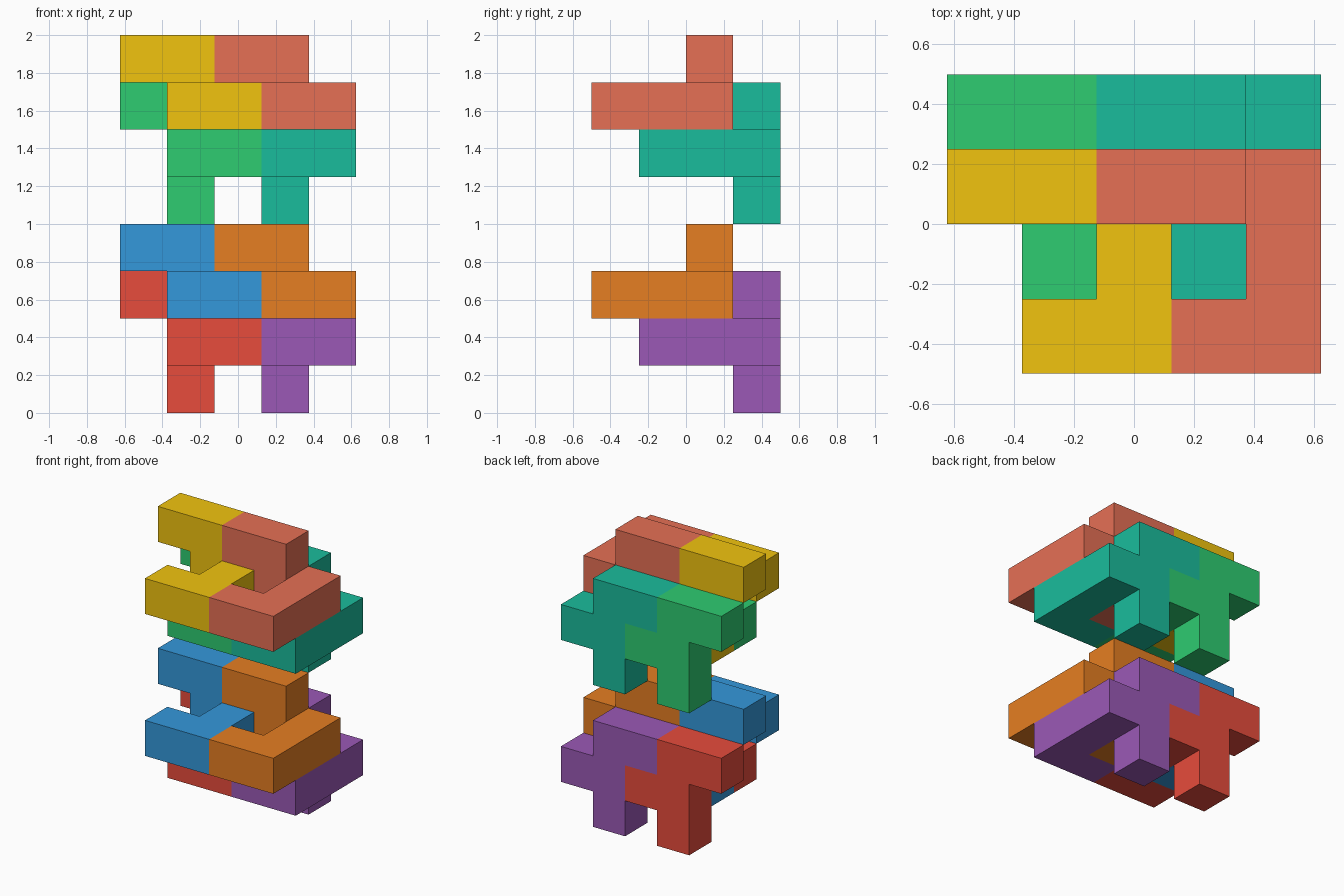
import bpy
import bmesh
from mathutils import Matrix, Vector

if "Cube" in bpy.data.objects:
    bpy.data.objects.remove(bpy.data.objects["Cube"])

CELL = 0.25
ORIGIN = Vector((-0.625, -0.5, 0.0))   # corner of the 5 x 4 x 8 cell grid

# One interlocking piece as (x, y, z) cells; all eight pieces share this shape
PIECE = [
    (3, 3, 0),                          # leg
    (3, 3, 1), (4, 3, 1),               # middle of the back wall
    (2, 3, 2), (3, 3, 2),               # top of the back wall
    (4, 2, 1), (4, 1, 1), (3, 1, 1),    # hook reaching forward
]


def linear(c):
    c /= 255
    return c / 12.92 if c <= 0.04045 else ((c + 0.055) / 1.055) ** 2.4


def make_piece(name, shift, rgb):
    bm = bmesh.new()
    for cell in PIECE:
        centre = ORIGIN + (Vector(cell) + Vector(shift) + Vector((0.5, 0.5, 0.5))) * CELL
        bmesh.ops.create_cube(bm, size=CELL, matrix=Matrix.Translation(centre))

    # Drop the walls shared by neighbouring cells, then merge flat regions
    groups = {}
    for f in bm.faces:
        key = tuple(round(v * 1000) for v in f.calc_center_median())
        groups.setdefault(key, []).append(f)
    inner = [f for g in groups.values() if len(g) > 1 for f in g]
    bmesh.ops.delete(bm, geom=inner, context='FACES')
    bmesh.ops.remove_doubles(bm, verts=bm.verts[:], dist=0.001)
    bmesh.ops.dissolve_limit(bm, angle_limit=0.01, verts=bm.verts[:], edges=bm.edges[:])
    bmesh.ops.recalc_face_normals(bm, faces=bm.faces[:])

    mesh = bpy.data.meshes.new(name)
    bm.to_mesh(mesh)
    bm.free()
    mat = bpy.data.materials.new(name + "_colour")
    mat.diffuse_color = (*[linear(c) for c in rgb], 1)
    mat.use_nodes = True
    mat.node_tree.nodes["Principled BSDF"].inputs["Base Color"].default_value = mat.diffuse_color
    mesh.materials.append(mat)
    bpy.context.collection.objects.link(bpy.data.objects.new(name, mesh))


# Colours per tier: back right, back left, front right, front left
TIERS = {
    "lower": [(155, 89, 182), (231, 76, 60), (230, 126, 34), (52, 152, 219)],
    "upper": [(26, 188, 156), (46, 204, 113), (230, 112, 85), (241, 196, 15)],
}
SLOTS = [("back_right", (0, 0, 0)), ("back_left", (-2, 0, 0)),
         ("front_right", (0, -1, 1)), ("front_left", (-2, -1, 1))]

for tier, (level, colours) in enumerate(TIERS.items()):
    for (slot, (x, y, z)), rgb in zip(SLOTS, colours):
        make_piece(f"{level}_{slot}_piece", (x, y, z + 4 * tier), rgb)
